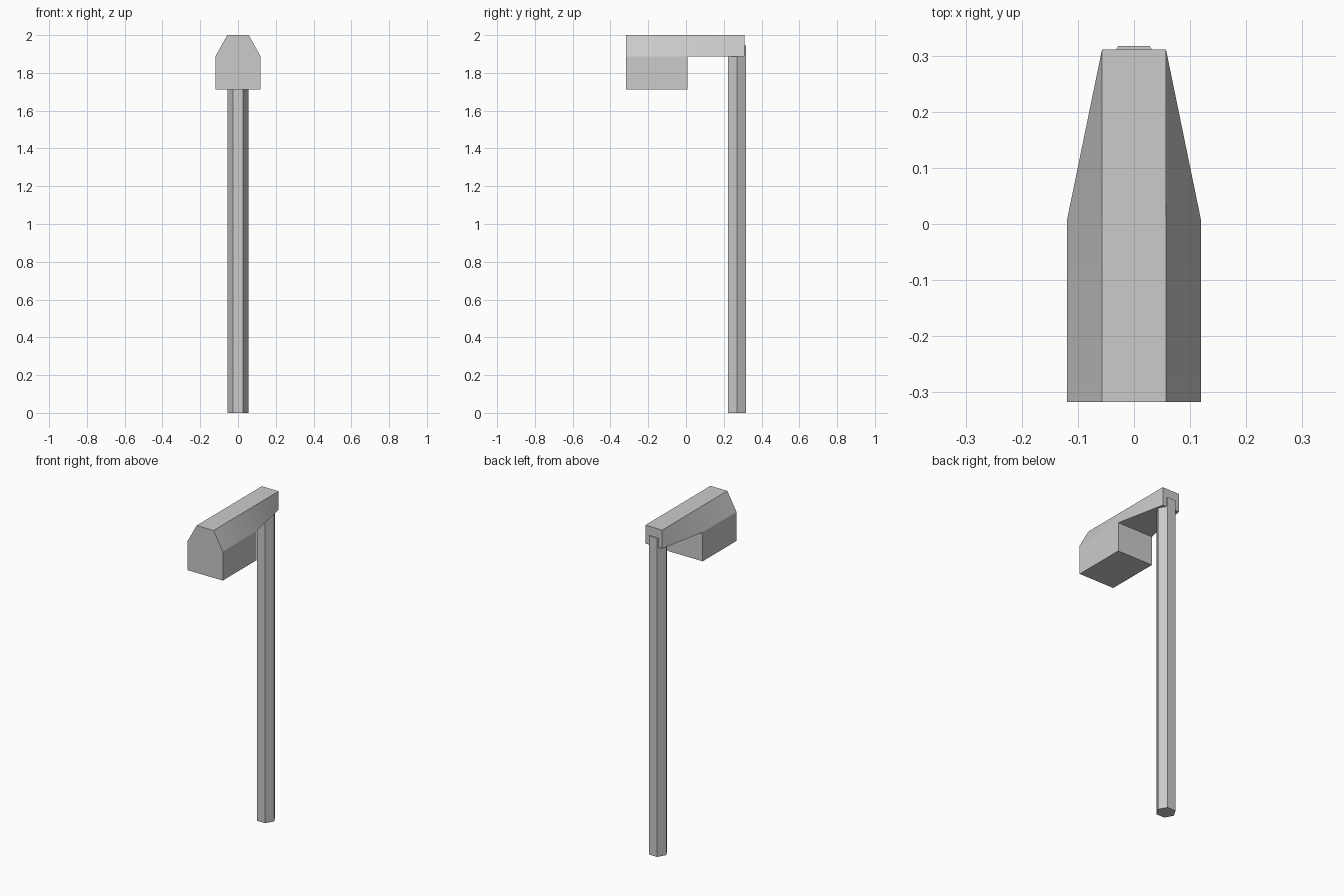
import bpy, bmesh, math
from mathutils import Matrix

if "Cube" in bpy.data.objects:
    bpy.data.objects.remove(bpy.data.objects["Cube"])

FRONT, MID, BACK = -0.317, 0.009, 0.311
WIDE, NARROW = 0.119, 0.057
BOTTOM, EAVE, TOP = 1.711, 1.888, 2.0


def make_object(name, bm):
    bmesh.ops.recalc_face_normals(bm, faces=bm.faces)
    mesh = bpy.data.meshes.new(name)
    bm.to_mesh(mesh)
    bm.free()
    obj = bpy.data.objects.new(name, mesh)
    bpy.context.collection.objects.link(obj)
    return obj


def ring(bm, profile, y):
    return [bm.verts.new((x, y, z)) for x, z in profile]


# Lamp head with its tapering arm, lofted front to back
bm = bmesh.new()
roof = [(-WIDE, EAVE), (-NARROW, TOP), (NARROW, TOP), (WIDE, EAVE)]
end = [(-NARROW, EAVE), (-NARROW, TOP), (NARROW, TOP), (NARROW, EAVE)]
box = [(WIDE, BOTTOM), (-WIDE, BOTTOM)]
front = ring(bm, roof + box, FRONT)
mid = ring(bm, roof + box, MID)
back = ring(bm, end, BACK)
bm.faces.new(front)
for i in range(6):
    j = (i + 1) % 6
    bm.faces.new((front[i], front[j], mid[j], mid[i]))
for i in range(4):
    j = (i + 1) % 4
    bm.faces.new((mid[i], mid[j], back[j], back[i]))
bm.faces.new(back)
bm.faces.new((mid[0], mid[3], mid[4], mid[5]))
head = make_object("lamp_head_and_arm", bm)

# Slight twist in the arm sides is smoothed, all other edges stay sharp
bpy.context.view_layer.objects.active = head
head.select_set(True)
bpy.ops.object.shade_smooth_by_angle(angle=math.radians(25))

# Hexagonal pole, running up into the arm
bm = bmesh.new()
height = 1.945
bmesh.ops.create_cone(bm, cap_ends=True, segments=6, radius1=0.0555, radius2=0.0555,
                      depth=height,
                      matrix=Matrix.Translation((0, 0.2695, height / 2))
                      @ Matrix.Rotation(math.radians(30), 4, 'Z'))
make_object("pole", bm)
